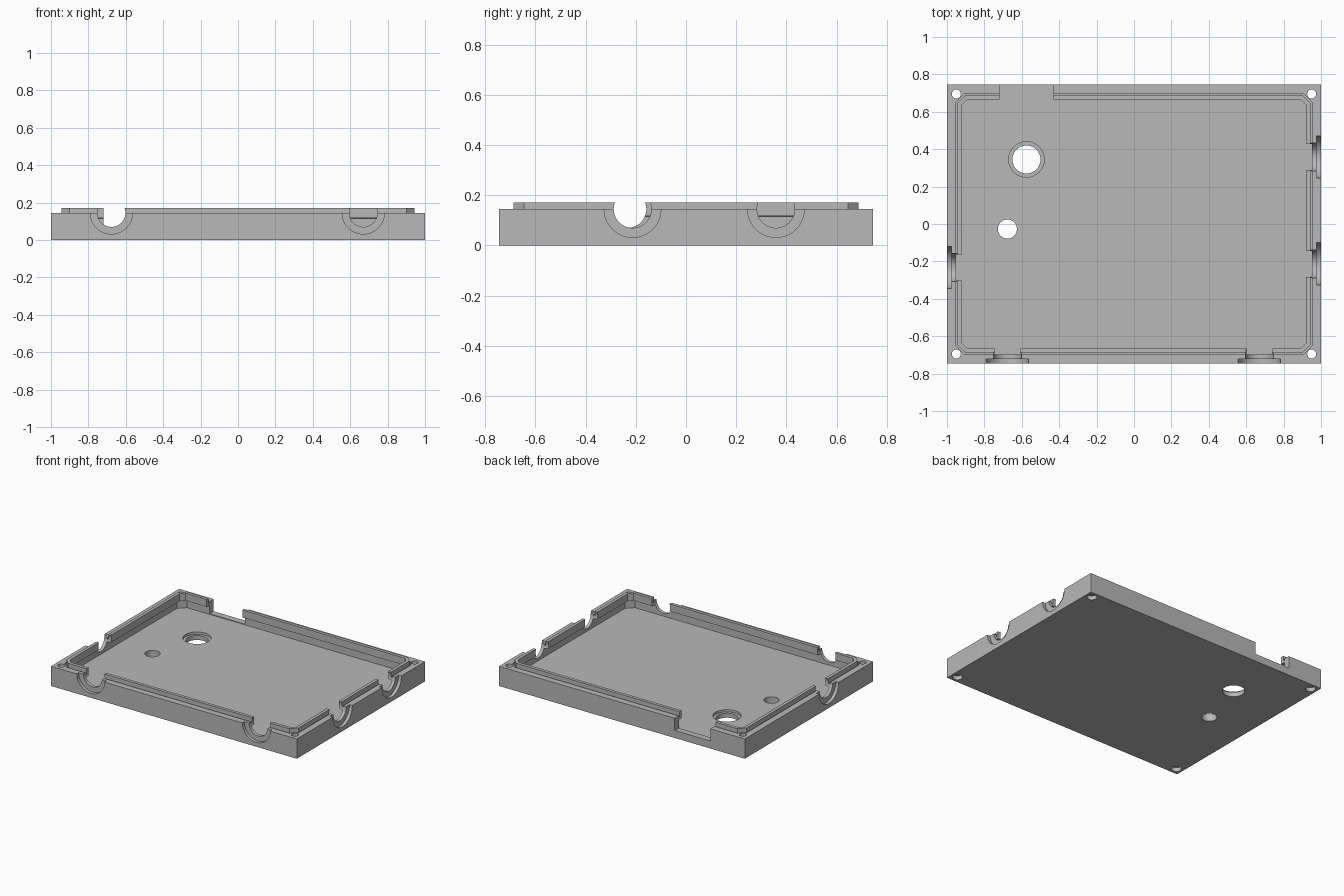
import bpy, bmesh, math
from mathutils import Matrix, Vector

if "Cube" in bpy.data.objects:
    bpy.data.objects.remove(bpy.data.objects["Cube"])

HX, HY, RIM, FLOOR = 1.0, 0.745, 0.145, 0.05
WALL = 0.047

grey = bpy.data.materials.new("plain grey")
grey.use_nodes = True
colour = (0.48, 0.48, 0.48, 1)
grey.diffuse_color = colour
grey.node_tree.nodes["Principled BSDF"].inputs["Base Color"].default_value = colour


def make_object(name, bm):
    bmesh.ops.recalc_face_normals(bm, faces=bm.faces)
    mesh = bpy.data.meshes.new(name)
    bm.to_mesh(mesh)
    bm.free()
    mesh.materials.append(grey)
    obj = bpy.data.objects.new(name, mesh)
    bpy.context.collection.objects.link(obj)
    return obj


def box(name, lo, hi):
    bm = bmesh.new()
    lo, hi = Vector(lo), Vector(hi)
    bmesh.ops.create_cube(bm, size=1, matrix=Matrix.Translation((lo + hi) / 2)
                          @ Matrix.Diagonal((*(hi - lo), 1)))
    return make_object(name, bm)


def cylinder(name, start, end, radius):
    bm = bmesh.new()
    start, end = Vector(start), Vector(end)
    axis = end - start
    turn = axis.to_track_quat('Z', 'Y').to_matrix().to_4x4()
    bmesh.ops.create_cone(bm, cap_ends=True, segments=48, radius1=radius, radius2=radius,
                          depth=axis.length,
                          matrix=Matrix.Translation((start + end) / 2) @ turn)
    return make_object(name, bm)


def inner_outline(inset):
    """Rectangle with corners cut off to leave room for the screw posts."""
    x, y = HX - WALL - inset, HY - WALL - inset
    s = 1.603 - inset * math.sqrt(2)
    quarter = [(x, s - x), (s - y, y)]
    half = quarter + [(-px, py) for px, py in reversed(quarter)]
    return half + [(-px, -py) for px, py in half]


def loft(name, profile, closed):
    """Sweep (inset, height) pairs around the inner outline."""
    bm = bmesh.new()
    rings = [[bm.verts.new((x, y, z)) for x, y in inner_outline(d)] for d, z in profile]
    pairs = list(zip(rings, rings[1:]))
    if closed:
        pairs.append((rings[-1], rings[0]))
    else:
        bm.faces.new(rings[0])
        bm.faces.new(rings[-1])
    for a, b in pairs:
        for i in range(len(a)):
            j = (i + 1) % len(a)
            bm.faces.new((a[i], a[j], b[j], b[i]))
    return make_object(name, bm)


def cut(obj, cutters):
    for c in cutters:
        c.hide_render = True
        mod = obj.modifiers.new("cut", 'BOOLEAN')
        mod.operation, mod.solver, mod.object = 'DIFFERENCE', 'EXACT', c
    bpy.context.view_layer.update()
    evaluated = obj.evaluated_get(bpy.context.evaluated_depsgraph_get())
    mesh = bpy.data.meshes.new_from_object(evaluated)
    obj.modifiers.clear()
    obj.data = mesh


# Tray body and the raised locating lip that hooks inward from the walls
tray = box("tray_body", (-HX, -HY, 0), (HX, HY, RIM))
lip = loft("locating_lip", [(-0.003, 0.115), (0.033, 0.118), (0.033, 0.172),
                            (0.010, 0.172), (0.010, 0.134), (-0.003, 0.134)], True)
body_cutters = [loft("cavity_cutter", [(0, FLOOR), (0, 0.3)], False)]

# Cable ports: a round opening with a wider shallow recess outside
shared = []
ports = [((-0.677, -HY), (0, -1)), ((0.67, -HY), (0, -1)),
         ((HX, 0.358), (1, 0)), ((HX, -0.213), (1, 0)), ((-HX, -0.233), (-1, 0))]
for (px, py), (nx, ny) in ports:
    def at(d):
        return (px + nx * d, py + ny * d, RIM)
    shared.append(cylinder("port_cutter", at(0.1), at(-0.12), 0.075))
    body_cutters.append(cylinder("port_recess_cutter", at(0.1), at(-0.023), 0.113))

# Rear connector notch
shared.append(box("notch_cutter", (-0.72, 0.64, 0.055), (-0.43, 0.9, 0.3)))

# Corner screw holes with wider heads underneath
for sx in (-1, 1):
    for sy in (-1, 1):
        x, y = sx * 0.95, sy * 0.695
        body_cutters.append(cylinder("screw_cutter", (x, y, -0.1), (x, y, 0.3), 0.024))
        body_cutters.append(cylinder("screw_head_cutter", (x, y, -0.1), (x, y, 0.03), 0.034))

# Floor openings, the larger one with a stepped edge
for x, y, r, bottom in ((-0.575, 0.345, 0.075, -0.1), (-0.575, 0.345, 0.095, 0.033),
                        (-0.677, -0.027, 0.051, -0.1)):
    body_cutters.append(cylinder("floor_hole_cutter", (x, y, bottom), (x, y, 0.12), r))

cut(tray, body_cutters + shared)
cut(lip, shared)
for c in body_cutters + shared:
    bpy.data.objects.remove(c)

# Smooth the round cuts, keep the edges sharp
bpy.ops.object.select_all(action='DESELECT')
for obj in (tray, lip):
    obj.select_set(True)
bpy.context.view_layer.objects.active = tray
bpy.ops.object.shade_smooth_by_angle(angle=math.radians(30))
